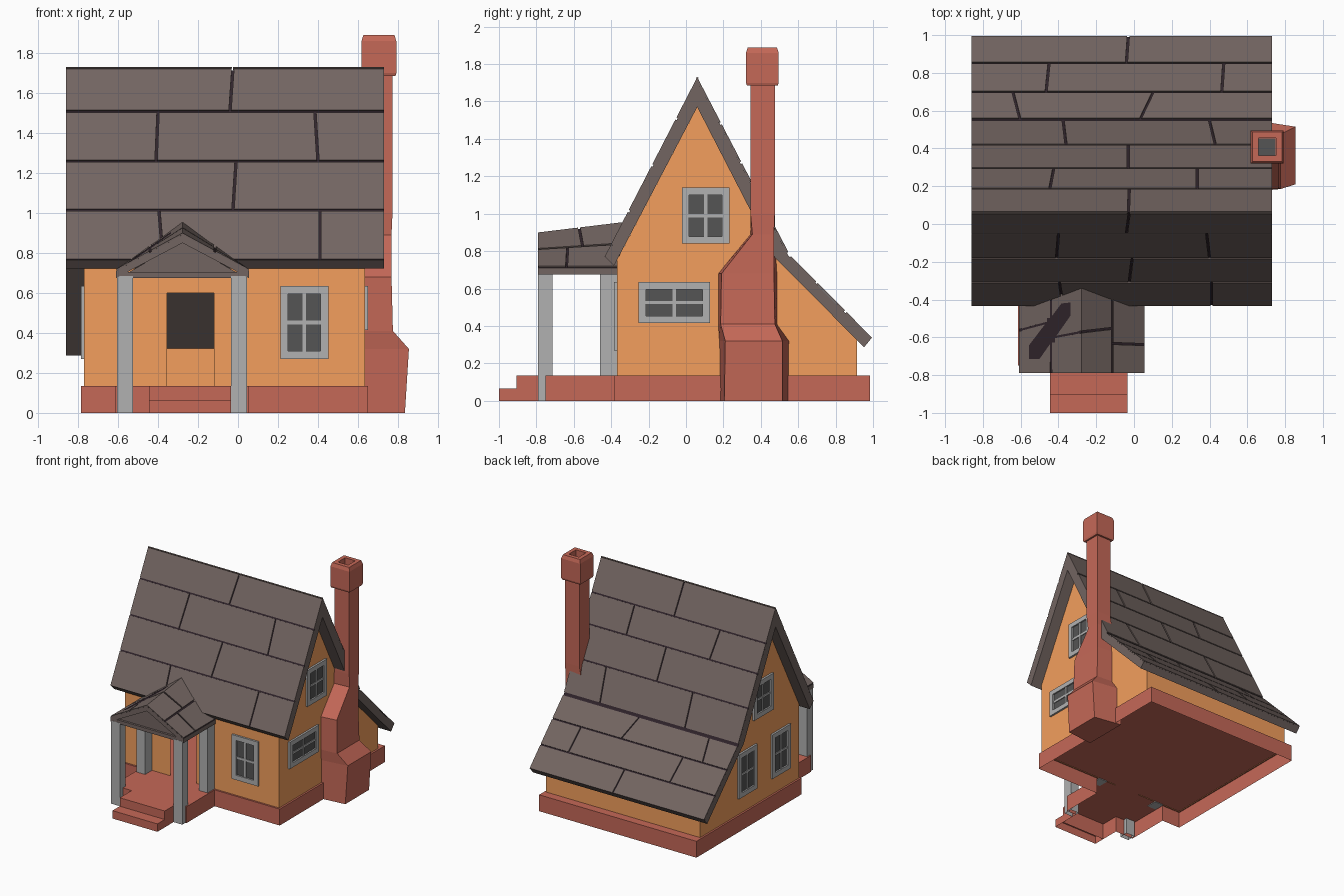
import bpy, bmesh
from math import radians
from mathutils import Vector, Matrix

if "Cube" in bpy.data.objects:
    bpy.data.objects.remove(bpy.data.objects["Cube"])


def material(name, rgb):
    m = bpy.data.materials.new(name)
    m.diffuse_color = (*rgb, 1)
    m.use_nodes = True
    m.node_tree.nodes["Principled BSDF"].inputs["Base Color"].default_value = m.diffuse_color
    return m


WALL = material("wall_orange", (0.90, 0.345, 0.11))
BRICK = material("brick_red", (0.56, 0.14, 0.097))
ROOF = material("roof_brown", (0.17, 0.13, 0.12))
GROOVE = material("roof_groove", (0.03, 0.018, 0.025))
TRIM = material("trim_grey", (0.44, 0.44, 0.44))
GLASS = material("window_glass", (0.09, 0.09, 0.09))


def finish(name, bm, *mats):
    bmesh.ops.recalc_face_normals(bm, faces=bm.faces)
    me = bpy.data.meshes.new(name)
    bm.to_mesh(me)
    bm.free()
    for m in mats:
        me.materials.append(m)
    ob = bpy.data.objects.new(name, me)
    bpy.context.collection.objects.link(ob)
    return ob


def add_loft(bm, rings, bottom=True):
    """Skin a list of equal-length rings and cap the ends."""
    vs = [[bm.verts.new(p) for p in r] for r in rings]
    n = len(vs[0])
    for a, b in zip(vs, vs[1:]):
        for i in range(n):
            bm.faces.new((a[i], a[(i + 1) % n], b[(i + 1) % n], b[i]))
    if bottom:
        bm.faces.new(vs[0][::-1])
    bm.faces.new(vs[-1])


def rect(x0, x1, y0, y1, z):
    return [(x0, y0, z), (x1, y0, z), (x1, y1, z), (x0, y1, z)]


def add_box(bm, x0, x1, y0, y1, z0, z1):
    add_loft(bm, [rect(x0, x1, y0, y1, z0), rect(x0, x1, y0, y1, z1)])


def loft(name, rings, mat, bottom=True):
    bm = bmesh.new()
    add_loft(bm, rings, bottom)
    return finish(name, bm, mat)


def box(name, mat, *size, bottom=True):
    return loft(name, [rect(*size[:4], size[4]), rect(*size[:4], size[5])], mat, bottom)


def roof_slab(name, rings):
    """Roof body whose upward faces are dark, so they show between the tiles."""
    ob = loft(name, rings, ROOF)
    ob.data.materials.append(GROOVE)
    for p in ob.data.polygons:
        p.material_index = int(p.normal.z > 0.3)


def tiles(name, corners, rows, t=0.008, gap=0.006):
    """Tile a sloped quad. rows: (v0, v1, [(split at top, split at bottom)...])"""
    a, b, c, d = (Vector(p) for p in corners)
    n = (b - a).cross(c - a).normalized()
    n = n if n.z > 0 else -n
    gu, gv = gap / (b - a).length, gap / (c - a).length
    bm = bmesh.new()

    def pt(u, v):
        return a.lerp(b, u).lerp(c.lerp(d, u), v)

    for v0, v1, splits in rows:
        w0, w1 = v0 + gv * (v0 > 0), v1 - gv * (v1 < 1)
        cuts = [(0, 0)] + splits + [(1, 1)]
        for l, r in zip(cuts, cuts[1:]):
            l = [u + gu * (u > 0) for u in l]
            r = [u - gu * (u < 1) for u in r]
            top = [pt(l[0], w0), pt(r[0], w0), pt(r[1], w1), pt(l[1], w1)]
            add_loft(bm, [[p - n * t for p in top], top])
    finish(name, bm, ROOF)


# Foundation with porch floor and upper step, hollow underneath
half = [(-0.785, 0.985), (-0.785, -0.385), (-0.615, -0.385), (-0.615, -0.75), (-0.445, -0.75), (-0.445, -0.905)]
outline = half + [(-0.035, -0.905), (-0.035, -0.75), (0.055, -0.75), (0.055, -0.385), (0.65, -0.385), (0.65, 0.985)]
loft("foundation", [[(x, y, z) for x, y in outline] for z in (0, 0.135)], BRICK, False)
box("lower_step", BRICK, -0.445, -0.035, -1.0, -0.905, 0, 0.065, bottom=False)

# Hollow walls with an open doorway
X0, X1, ZB = -0.77, 0.635, 0.13
gable = [(-0.37, ZB), (0.915, ZB), (0.915, 0.33), (0.473, 0.77), (0.06, 1.57), (-0.37, 0.75)]
front = [(X0, ZB), (-0.355, ZB), (-0.355, 0.6), (-0.12, 0.6), (-0.12, ZB), (X1, ZB), (X1, 0.75), (X0, 0.75)]
panels = [
    [(x, -0.37, z) for x, z in front],
    [(X1, y, z) for y, z in gable],
    [(X0, y, z) for y, z in gable[::-1]],
    [(X1, 0.915, ZB), (X0, 0.915, ZB), (X0, 0.915, 0.33), (X1, 0.915, 0.33)],
]
bm = bmesh.new()
for p in panels:
    bm.faces.new([bm.verts.new(q) for q in p])
bmesh.ops.remove_doubles(bm, verts=bm.verts, dist=0.0001)
finish("walls", bm, WALL)

# Main roof body
profile = [(0.06, 1.7125), (-0.428, 0.766), (-0.385, 0.722), (0.06, 1.57),
           (0.473, 0.768), (0.952, 0.286), (0.989, 0.331), (0.548, 0.775)]
L, R = -0.86, 0.73
roof_slab("main_roof", [[(x, y, z) for y, z in profile] for x in (L, R)])


def split_x(*xs):
    return [((a - L) / (R - L), (b - L) / (R - L)) for a, b in xs]


def slope(y0, z0, y1, z1):
    return [(L, y0, z0), (R, y0, z0), (L, y1, z1), (R, y1, z1)]


# Main roof tiles: front, steep back and shallow back slopes
tiles("front_roof_tiles", slope(0.06, 1.73, -0.435, 0.77), [
    (0, 0.23, split_x((-0.025, -0.04))),
    (0.23, 0.49, split_x((-0.4, -0.41), (0.385, 0.4))),
    (0.49, 0.745, split_x((-0.01, -0.025))),
    (0.745, 1, split_x((-0.395, -0.375), (0.41, 0.41)))])
tiles("upper_back_roof_tiles", slope(0.06, 1.73, 0.555, 0.78), [
    (0, 0.26, split_x((-0.03, -0.025))),
    (0.26, 0.48, split_x((-0.445, -0.425), (0.335, 0.335))),
    (0.48, 0.73, split_x((-0.03, -0.03))),
    (0.73, 0.99, split_x((-0.36, -0.375), (0.43, 0.4)))])
tiles("lower_back_roof_tiles", slope(0.555, 0.78, 0.995, 0.337), [
    (0.005, 0.33, split_x((-0.605, -0.64), (0.035, 0.1))),
    (0.33, 0.68, split_x((-0.465, -0.45), (0.465, 0.475))),
    (0.68, 1, split_x((-0.04, -0.03)))])

# Porch roof: chevron body whose ridge rises towards the house
CX, HW = -0.2775, 0.3325
chevron = [(-HW, 0.711), (0, 0.891), (HW, 0.711), (HW, 0.675), (0, 0.85), (-HW, 0.675)]
roof_slab("porch_roof", [
    [(CX + x, -0.79, z) for x, z in chevron],
    [(CX + x, -0.37 if x else -0.335, z + (0 if x else 0.055)) for x, z in chevron]])
porch_rows = {
    1: [(0, 0.49, [(0.48, 0.54)]), (0.49, 1, [(0.36, 0.36)])],
    -1: [(0, 0.49, [(0.48, 0.43)]), (0.49, 1, [(0.62, 0.54)])],
}
for s, side in ((1, "right"), (-1, "left")):
    x = CX + s * HW
    tiles(f"porch_roof_tiles_{side}",
          [(CX, -0.79, 0.90), (CX, -0.335, 0.955), (x, -0.79, 0.72), (x, -0.37, 0.72)],
          porch_rows[s])
loft("porch_gable", [[(CX - 0.3, y, 0.685), (CX + 0.3, y, 0.685), (CX, y, 0.86)]
                     for y in (-0.77, -0.37)], ROOF)
box("porch_beam", ROOF, -0.6, 0.045, -0.788, -0.75, 0.675, 0.705)

# Porch posts
for px, side in ((-0.565, "left"), (0.005, "right")):
    box(f"front_post_{side}", TRIM, px - 0.04, px + 0.04, -0.79, -0.715, 0, 0.685, bottom=False)
    box(f"back_post_{side}", TRIM, px - 0.04, px + 0.04, -0.46, -0.368, 0.13, 0.69)

# Chimney: hearth, shoulder and shaft; rows: z, inner x, outer x, inner ys, outer ys
stack = [
    (0.0, 0.60, 0.835, 0.18, 0.555, 0.205, 0.515),
    (0.32, 0.60, 0.855, 0.175, 0.555, 0.21, 0.515),
    (0.41, 0.60, 0.775, 0.17, 0.49, 0.185, 0.475),
    (0.68, 0.60, 0.768, 0.17, 0.49, 0.19, 0.47),
    (0.89, 0.62, 0.768, 0.345, 0.475, 0.355, 0.47),
    (1.0, 0.64, 0.773, 0.345, 0.475, 0.345, 0.475),
    (1.70, 0.64, 0.773, 0.345, 0.475, 0.345, 0.475),
]
loft("chimney", [[(xi, a, z), (xo, c, z), (xo, d, z), (xi, b, z)]
                 for z, xi, xo, a, b, c, d in stack], BRICK)

# Chimney cap with a flue opening
loft("chimney_cap", [rect(0.705 - w, 0.705 + w, 0.408 - w, 0.408 + w, z) for w, z in
                     ((0.082, 1.685), (0.087, 1.70), (0.087, 1.86), (0.078, 1.89), (0.046, 1.89), (0.046, 1.78))],
     BRICK)
box("flue_bottom", GLASS, 0.66, 0.75, 0.363, 0.453, 1.775, 1.785)


def window(name, centre, w, h, turn):
    """Framed window with a cross bar; turn 0 faces the front."""
    place = Matrix.Translation(centre) @ Matrix.Rotation(radians(turn), 4, 'Z')
    a, b, f, m = w / 2, h / 2, 0.039, 0.009
    frame, glass = bmesh.new(), bmesh.new()
    for s in (-1, 1):
        add_box(frame, *sorted((s * a, s * (a - f))), -0.016, 0, -b, b)
        add_box(frame, f - a, a - f, -0.016, 0, *sorted((s * b, s * (b - f))))
    add_box(frame, -m, m, -0.011, 0, f - b, b - f)
    add_box(frame, f - a, a - f, -0.010, 0, -m, m)
    add_box(glass, f - a, a - f, -0.004, 0, f - b, b - f)
    for part, bmw, mat in (("frame", frame, TRIM), ("glass", glass, GLASS)):
        finish(f"{name}_{part}", bmw, mat).matrix_world = place


window("front_window", (0.332, -0.37, 0.452), 0.24, 0.365, 0)
window("right_lower_window", (X1, -0.063, 0.525), 0.38, 0.22, 90)
window("right_upper_window", (X1, 0.105, 0.99), 0.255, 0.30, 90)
window("left_upper_window", (X0, 0.105, 0.99), 0.255, 0.30, -90)
window("left_back_window", (X0, 0.31, 0.452), 0.24, 0.365, -90)
window("left_front_window", (X0, -0.126, 0.452), 0.24, 0.365, -90)
